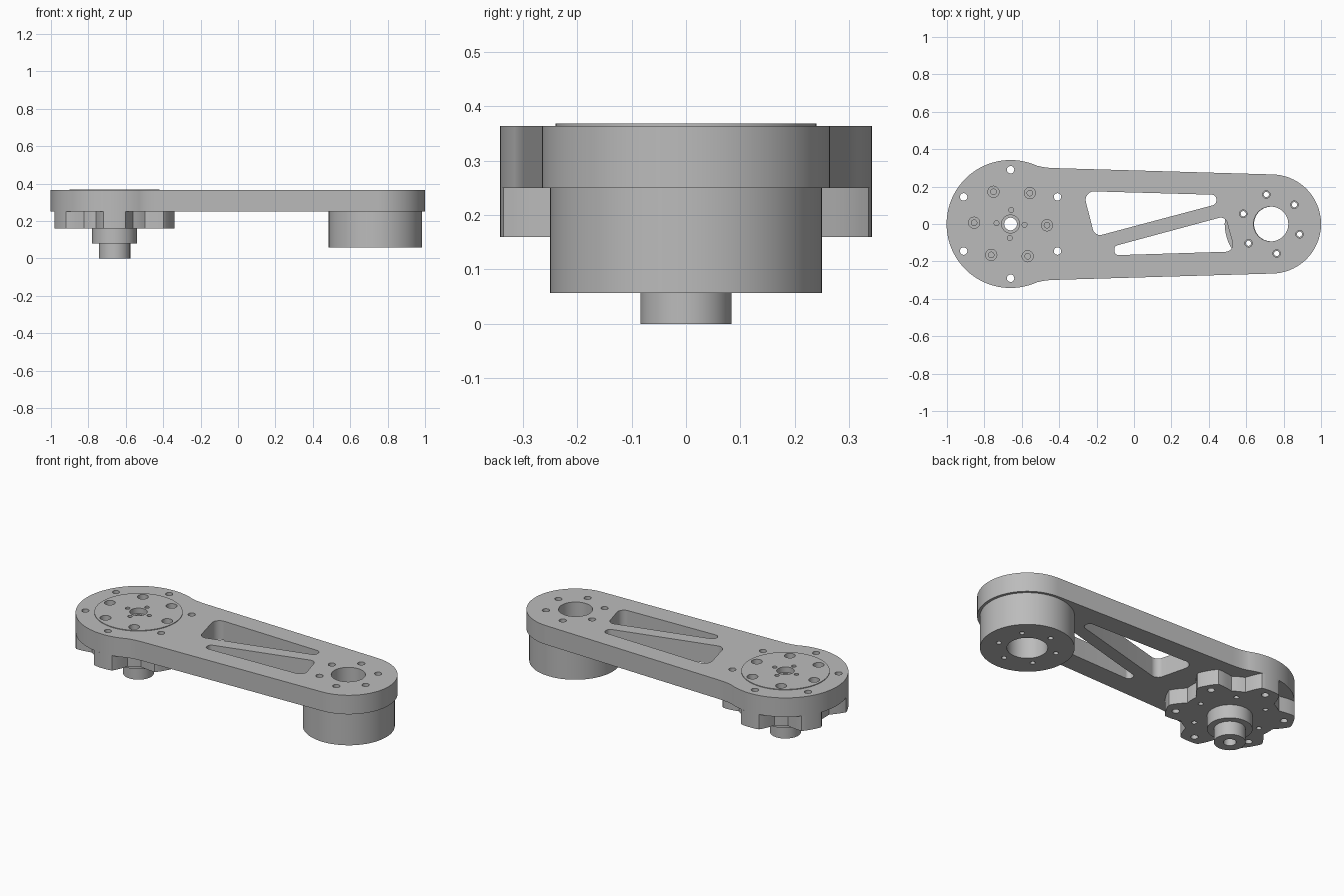
import bpy, bmesh
from math import sin, cos, pi, radians, sqrt
from mathutils import Vector

if "Cube" in bpy.data.objects:
    bpy.data.objects.remove(bpy.data.objects["Cube"])

grey = bpy.data.materials.new("machined_grey")
grey.use_nodes = True
COLOUR = (0.5, 0.5, 0.5, 1)
grey.diffuse_color = COLOUR
grey.node_tree.nodes["Principled BSDF"].inputs["Base Color"].default_value = COLOUR

HUB_X, END_X = -0.66, 0.735          # the two joint axes
ARM_LOW, ARM_TOP = 0.25, 0.364


def circle(x, y, r, n=32):
    return [(x + r * cos(2 * pi * i / n), y + r * sin(2 * pi * i / n)) for i in range(n)]


def ring(x, radius, r, start, count=6):
    """Circles spaced evenly on a bolt circle."""
    return [circle(x + radius * cos(a), radius * sin(a), r, 20)
            for a in (radians(start) + 2 * pi * k / count for k in range(count))]


def rounded(corners, steps=8):
    """Polygon whose corners (x, y, radius) are replaced by arcs."""
    out = []
    for i, (x, y, r) in enumerate(corners):
        p = Vector((x, y))
        a = (Vector(corners[i - 1][:2]) - p).normalized()
        b = (Vector(corners[(i + 1) % len(corners)][:2]) - p).normalized()
        half = a.angle(b) / 2
        centre = p + (a + b).normalized() * r / sin(half)
        start = p + a * r / (sin(half) / cos(half)) - centre
        end = p + b * r / (sin(half) / cos(half)) - centre
        for s in range(steps + 1):
            v = start.lerp(end, s / steps).normalized() * r + centre
            out.append((v.x, v.y))
    return out


def prism(name, outlines, low, high):
    """One object of upright prisms, one for each outline."""
    bm = bmesh.new()
    for pts in outlines:
        face = bm.faces.new([bm.verts.new((x, y, low)) for x, y in pts])
        up = bmesh.ops.extrude_face_region(bm, geom=[face])["geom"]
        bmesh.ops.translate(bm, vec=(0, 0, high - low),
                            verts=[v for v in up if isinstance(v, bmesh.types.BMVert)])
    bmesh.ops.recalc_face_normals(bm, faces=bm.faces[:])
    mesh = bpy.data.meshes.new(name)
    bm.to_mesh(mesh)
    bm.free()
    mesh.materials.append(grey)
    obj = bpy.data.objects.new(name, mesh)
    bpy.context.collection.objects.link(obj)
    return obj


def cut(obj, outlines, low, high):
    """Cut prisms out of an object, then discard the cutter."""
    cutter = prism("cutter", outlines, low, high)
    mod = obj.modifiers.new("cut", "BOOLEAN")
    mod.operation, mod.solver, mod.object = "DIFFERENCE", "EXACT", cutter
    graph = bpy.context.evaluated_depsgraph_get()
    mesh = bpy.data.meshes.new_from_object(obj.evaluated_get(graph))
    obj.modifiers.clear()
    obj.data = mesh
    bpy.data.objects.remove(cutter)


def lathe(name, profile, x, n=64):
    """Closed (radius, z) profile spun about an upright axis."""
    bm = bmesh.new()
    loops = [[bm.verts.new((x + r * cos(2 * pi * i / n), r * sin(2 * pi * i / n), z))
              for i in range(n)] for r, z in profile]
    for k, a in enumerate(loops):
        b = loops[(k + 1) % len(loops)]
        for i in range(n):
            j = (i + 1) % n
            bm.faces.new((a[i], a[j], b[j], b[i]))
    bmesh.ops.recalc_face_normals(bm, faces=bm.faces[:])
    mesh = bpy.data.meshes.new(name)
    bm.to_mesh(mesh)
    bm.free()
    mesh.materials.append(grey)
    obj = bpy.data.objects.new(name, mesh)
    bpy.context.collection.objects.link(obj)
    return obj


# Arm plate: wide round end, gentle neck, tapering to the narrow round end
R_BIG, R_END = 0.342, 0.265
upper = [(END_X + R_END * cos(t), R_END * sin(t)) for t in (radians(88 * i / 28) for i in range(29))]
upper += [(-0.43, 0.299), (-0.46, 0.301), (-0.49, 0.305), (-0.52, 0.312)]
upper += [(HUB_X + R_BIG * cos(t), R_BIG * sin(t)) for t in (radians(67 + 113 * i / 36) for i in range(37))]
outline = upper + [(x, -y) for x, y in reversed(upper[1:-1])]
arm = prism("arm_plate", [outline], ARM_LOW, ARM_TOP)

# Weight saving windows either side of a diagonal rib
upper_window = rounded([(-0.272, 0.176, 0.045), (0.44, 0.156, 0.025),
                        (0.44, 0.105, 0.025), (-0.21, -0.068, 0.04)])
lower_window = rounded([(-0.105, -0.118, 0.022), (0.488, 0.042, 0.035),
                        (0.54, -0.147, 0.04), (-0.105, -0.167, 0.022)])
cut(arm, [upper_window, lower_window, circle(HUB_X, 0, 0.24, 96), circle(END_X - 0.003, 0, 0.093, 48)]
    + ring(HUB_X, 0.29, 0.02, 30) + ring(END_X, 0.16, 0.02, 40), 0.2, 0.4)

# Cylindrical boss under the narrow end
boss = lathe("end_boss", [(0.25, 0.057), (0.25, ARM_LOW), (0.093, ARM_LOW), (0.093, 0.2),
                          (0.108, 0.2), (0.108, 0.057)], END_X)
cut(boss, ring(END_X, 0.16, 0.014, 40), 0, 0.3)

# Rotor disc set into the wide end, with counterbored bolts
disc = prism("rotor_disc", [circle(HUB_X, 0, 0.24, 96)], ARM_LOW, 0.368)
cut(disc, [circle(HUB_X, 0, 0.048)] + ring(HUB_X, 0.195, 0.03, -2) + ring(HUB_X, 0.075, 0.013, 87, 4),
    0.335, 0.4)
cut(disc, [circle(HUB_X, 0, 0.034)] + ring(HUB_X, 0.195, 0.015, -2), 0.29, 0.4)
cut(disc, [circle(HUB_X, 0, 0.034)], 0.2, 0.4)

# Six lobed flange under the wide end
lobes = []
for i in range(180):
    t = 2 * pi * i / 180
    r = min(R_BIG, max(0.264, 0.308 + 0.065 * cos(6 * (t - pi / 2))))
    lobes.append((HUB_X + r * cos(t), r * sin(t)))
flange = prism("lobed_flange", [lobes], 0.16, ARM_LOW)
cut(flange, [circle(HUB_X, 0, 0.034)] + ring(HUB_X, 0.29, 0.02, 30), 0.1, 0.3)
cut(flange, ring(HUB_X, 0.2, 0.014, 0), 0.1, 0.2)

# Stepped hollow hub and shaft
hub = lathe("hub_and_shaft", [(0.034, 0), (0.084, 0), (0.084, 0.08), (0.12, 0.08),
                              (0.12, 0.16), (0.034, 0.16)], HUB_X)

# Smooth round walls, keep machined edges crisp
bpy.ops.object.select_all(action="DESELECT")
for part in (arm, boss, disc, flange, hub):
    part.select_set(True)
    bpy.context.view_layer.objects.active = part
bpy.ops.object.shade_smooth_by_angle(angle=radians(30))
